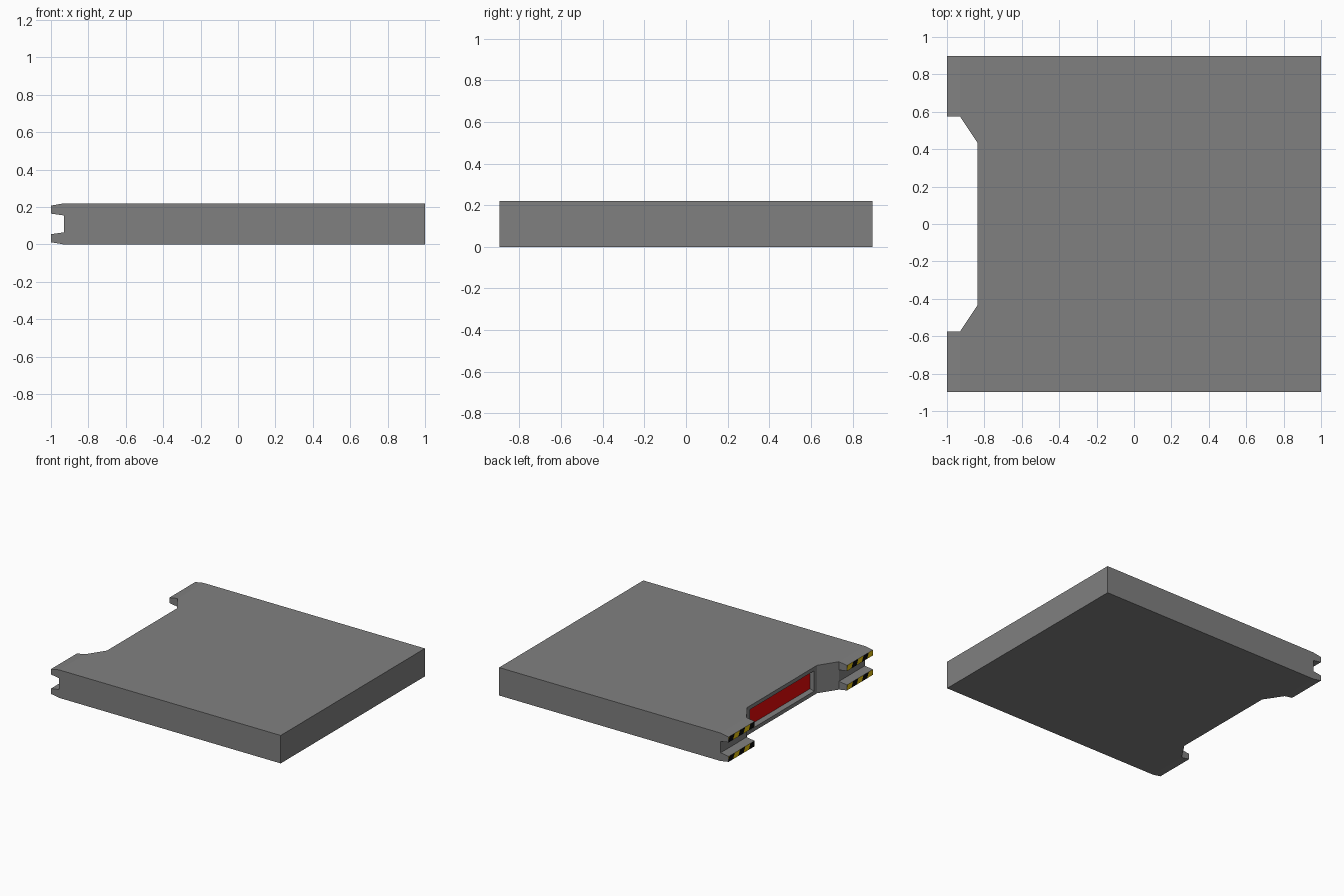
import bpy, bmesh, math

if "Cube" in bpy.data.objects:
    bpy.data.objects.remove(bpy.data.objects["Cube"])

H = 0.22          # slab thickness
XB = -0.93        # where the prongs start
XW = -0.837       # back wall of the notch
Y = 0.897


def material(name, rgb):
    m = bpy.data.materials.new(name)
    m.diffuse_color = (*rgb, 1)
    m.use_nodes = True
    m.node_tree.nodes["Principled BSDF"].inputs["Base Color"].default_value = m.diffuse_color
    return m


GREY = material("hull grey", (0.216, 0.216, 0.216))
RED = material("panel red", (0.8, 0.003, 0.003))
BLACK = material("stripe black", (0.003, 0.003, 0.003))
YELLOW = material("stripe yellow", (0.8, 0.56, 0.005))


def finish(bm, name, mats):
    bmesh.ops.recalc_face_normals(bm, faces=bm.faces[:])
    me = bpy.data.meshes.new(name)
    bm.to_mesh(me)
    bm.free()
    for m in mats:
        me.materials.append(m)
    ob = bpy.data.objects.new(name, me)
    bpy.context.collection.objects.link(ob)
    return ob


def extrude_profile(bm, pts, vec):
    a = [bm.verts.new(p) for p in pts]
    b = [bm.verts.new([p[i] + vec[i] for i in range(3)]) for p in pts]
    bm.faces.new(a)
    bm.faces.new(b)
    for i in range(len(a)):
        j = (i + 1) % len(a)
        bm.faces.new((a[i], a[j], b[j], b[i]))


# slab with a tapered notch and a sunken red panel in the notch wall
bm = bmesh.new()
outline = [(1, -Y), (1, Y), (XB, Y), (XB, 0.575), (XW, 0.435),
           (XW, -0.435), (XB, -0.575), (XB, -Y)]
extrude_profile(bm, [(x, y, 0) for x, y in outline], (0, 0, H))
wall = next(f for f in bm.faces if all(abs(v.co.x - XW) < 1e-4 for v in f.verts))
ring = sorted(wall.verts, key=lambda v: math.atan2(v.co.z - H / 2, v.co.y))
bm.faces.remove(wall)
for x, y, z in ((XW, 0.4, 0.08), (XW + 0.03, 0.39, 0.065)):
    inner = [bm.verts.new((x, math.copysign(y, v.co.y), H / 2 + math.copysign(z, v.co.z - H / 2)))
             for v in ring]
    for i in range(4):
        j = (i + 1) % 4
        bm.faces.new((ring[i], ring[j], inner[j], inner[i]))
    ring = inner
bm.faces.new(ring).material_index = 1
finish(bm, "slab", [GREY, RED])


# tapered prongs with hazard stripes on their ends
def prong(name, y0, y1, top, first):
    bm = bmesh.new()
    prof = [(XB, 0.155), (-1, 0.165), (-1, 0.208), (XB, H)]
    if not top:
        prof = [(x, H - z) for x, z in prof]
    extrude_profile(bm, [(x, y0, z) for x, z in prof], (0, y1 - y0, 0))
    step, slant, zm = 0.065, 0.5, (prof[1][1] + prof[2][1]) / 2
    for i in range(-1, 8):
        end = [f for f in bm.faces if all(v.co.x < -0.999 for v in f.verts)]
        geom = end + list({e for f in end for e in f.edges}) + list({v for f in end for v in f.verts})
        bmesh.ops.bisect_plane(bm, geom=geom, dist=1e-6, plane_co=(0, y1 - i * step, zm),
                               plane_no=(0, 1, slant))
    for f in bm.faces:
        if all(v.co.x < -0.999 for v in f.verts):
            c = f.calc_center_median()
            d = y1 - c.y - slant * (c.z - zm)
            f.material_index = 1 + (math.floor(d / step) + first) % 2
    finish(bm, name, [GREY, BLACK, YELLOW])


for side, y0, y1, first in (("back", 0.575, Y, 0), ("front", -Y, -0.575, 1)):
    for level in ("upper", "lower"):
        prong(f"{side}_{level}_prong", y0, y1, level == "upper", first)
